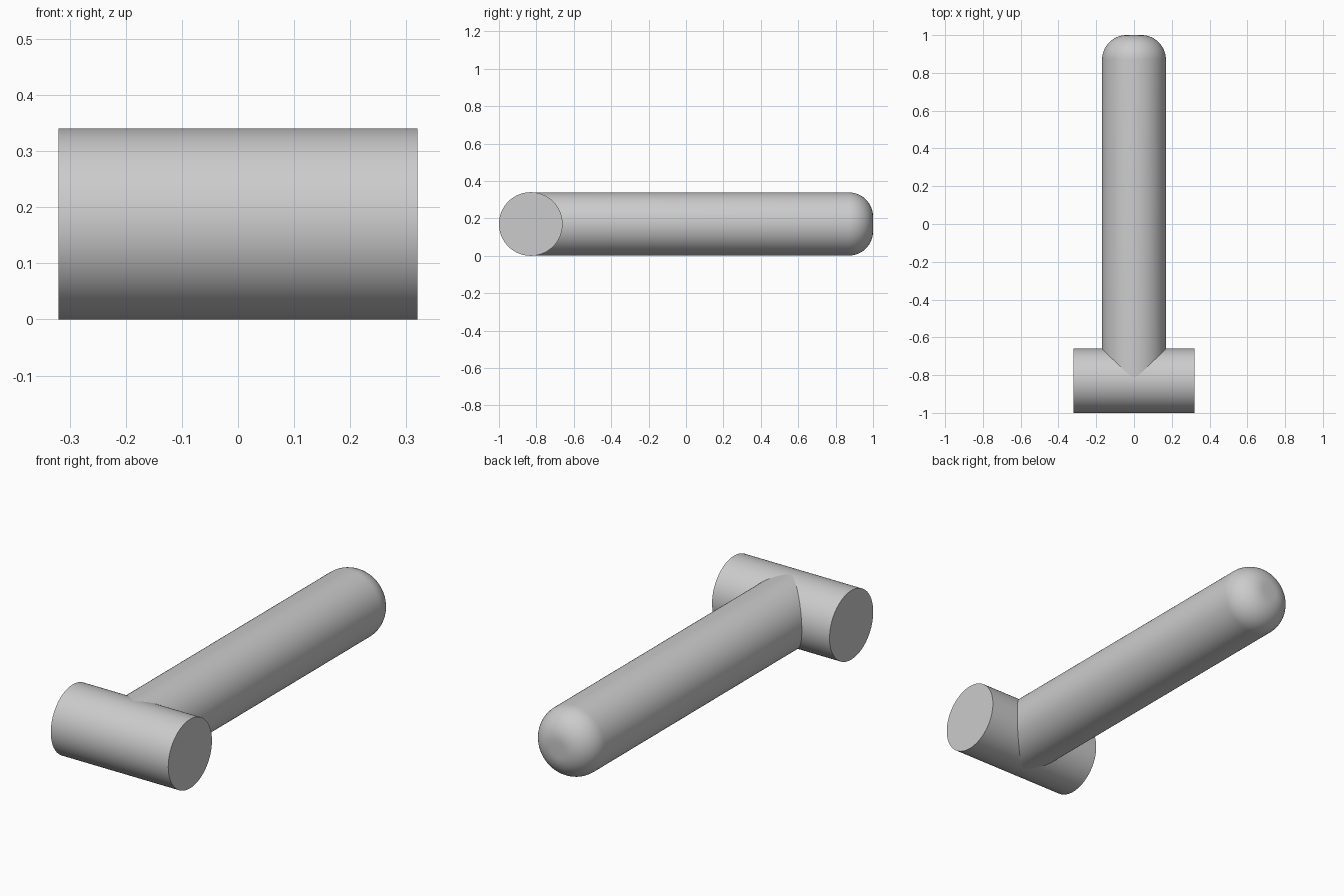
import bpy, bmesh, math
from mathutils import Matrix, Vector

cube = bpy.data.objects.get("Cube")
if cube:
    bpy.data.objects.remove(cube, do_unlink=True)

RADIUS = 0.17
BAR_Y = -0.83
BAR_HALF = 0.32
FILLET = 0.13
SIDES = 96

grey = bpy.data.materials.new("plain grey")
grey.use_nodes = True
grey.diffuse_color = (0.6, 0.6, 0.6, 1)
grey.node_tree.nodes["Principled BSDF"].inputs["Base Color"].default_value = grey.diffuse_color


def lathe(name, profile, rotation, location):
    """Spin a (radius, height) profile that starts and ends on the z axis."""
    bm = bmesh.new()
    verts = [bm.verts.new((r, 0, h)) for r, h in profile]
    edges = [bm.edges.new(pair) for pair in zip(verts, verts[1:])]
    bmesh.ops.spin(bm, geom=verts + edges, axis=(0, 0, 1), cent=(0, 0, 0),
                   angle=2 * math.pi, steps=SIDES, use_merge=True)
    bmesh.ops.remove_doubles(bm, verts=bm.verts, dist=1e-5)
    bmesh.ops.recalc_face_normals(bm, faces=bm.faces)
    bm.transform(Matrix.Translation(Vector(location)) @ rotation)
    mesh = bpy.data.meshes.new(name)
    bm.to_mesh(mesh)
    bm.free()
    mesh.materials.append(grey)
    obj = bpy.data.objects.new(name, mesh)
    bpy.context.collection.objects.link(obj)
    bpy.ops.object.select_all(action='DESELECT')
    obj.select_set(True)
    bpy.context.view_layer.objects.active = obj
    bpy.ops.object.shade_smooth_by_angle(angle=math.radians(30))
    return obj


# Cross bar: flat-ended cylinder along x
lathe("cross_bar",
      [(0, -BAR_HALF), (RADIUS, -BAR_HALF), (RADIUS, BAR_HALF), (0, BAR_HALF)],
      Matrix.Rotation(math.pi / 2, 4, 'Y'), (0, BAR_Y, RADIUS))

# Long rod: starts inside the bar and ends in a rounded tip with a small flat
rod_radius = RADIUS - 0.001
length = 1 - BAR_Y
steps = 14
tip = [(rod_radius - FILLET + FILLET * math.cos(a), length - FILLET + FILLET * math.sin(a))
       for a in (math.pi / 2 * i / steps for i in range(steps + 1))]
lathe("long_rod", [(0, 0), (rod_radius, 0)] + tip + [(0, length)],
      Matrix.Rotation(-math.pi / 2, 4, 'X'), (0, BAR_Y, RADIUS))
